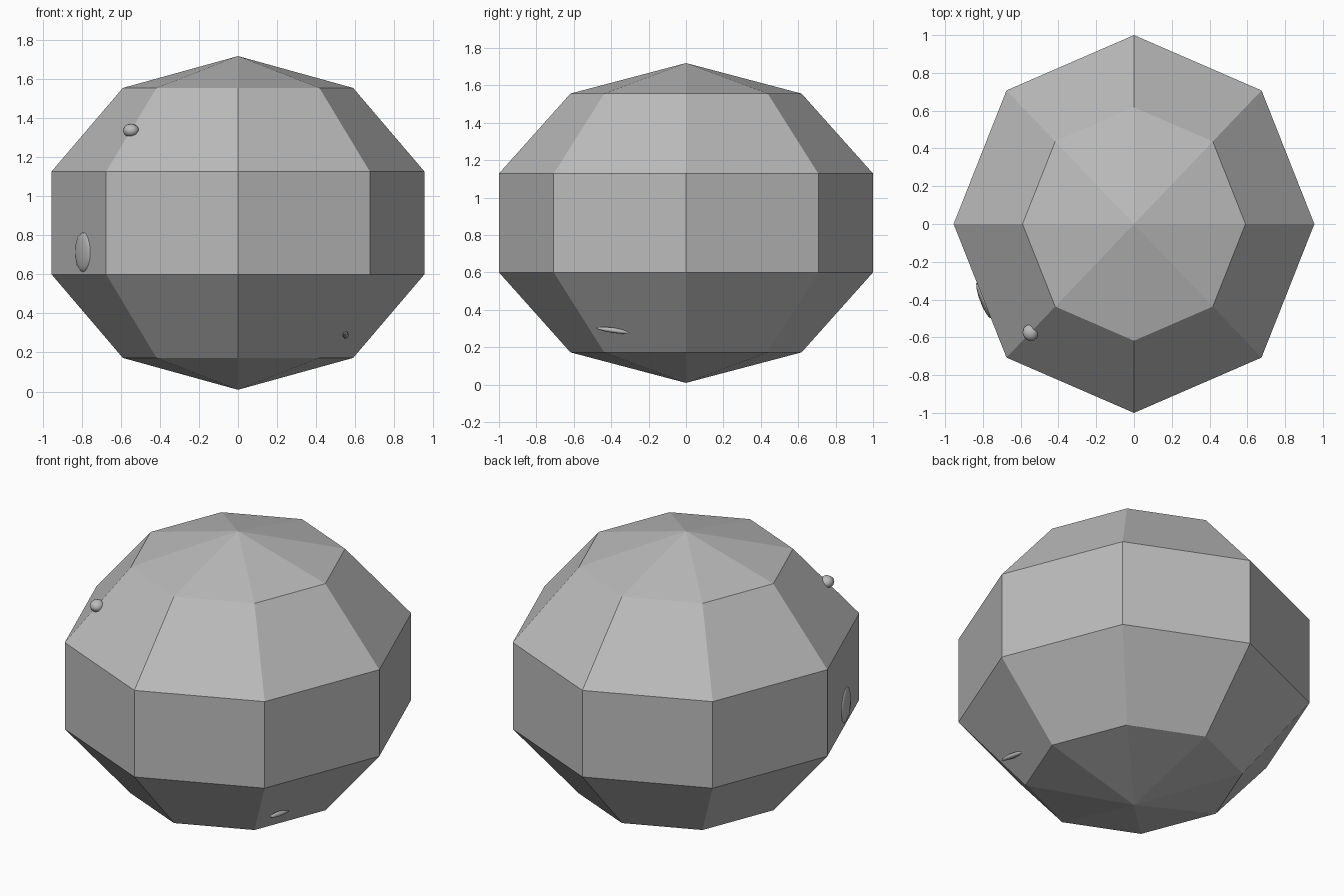
import bpy, math

if "Cube" in bpy.data.objects:
    bpy.data.objects.remove(bpy.data.objects["Cube"])

stone = bpy.data.materials.new("grey_stone")
stone.diffuse_color = (0.5, 0.5, 0.5, 1)
stone.use_nodes = True
stone.node_tree.nodes["Principled BSDF"].inputs["Base Color"].default_value = stone.diffuse_color


def finish(name, scale, loc, rot=(0, 0, 0), smooth=False):
    ob = bpy.context.object
    ob.name = name
    ob.scale = scale
    ob.location = loc
    ob.rotation_euler = [math.radians(a) for a in rot]
    ob.data.materials.append(stone)
    if smooth:
        bpy.ops.object.shade_smooth()
    return ob


# Main boulder: eight sides, five bands, slightly squashed
bpy.ops.mesh.primitive_uv_sphere_add(segments=8, ring_count=5, radius=1)
finish("boulder", (1.004, 1.0515, 0.855), (0, 0, 0.864))

# Small chips half sunk into the surface: name, radii, centre, rotation
chips = [
    ("round_chip", (0.042, 0.045, 0.036), (-0.548, -0.575, 1.337), (0, 0, 20)),
    ("flat_chip", (0.022, 0.105, 0.105), (-0.793, -0.405, 0.715), (20, 0, 21.6)),
    ("sliver_chip", (0.016, 0.095, 0.014), (0.552, -0.388, 0.29), (-8, 0, 0)),
]
for name, radii, centre, rot in chips:
    bpy.ops.mesh.primitive_ico_sphere_add(subdivisions=2, radius=1)
    finish(name, radii, centre, rot, smooth=True)
